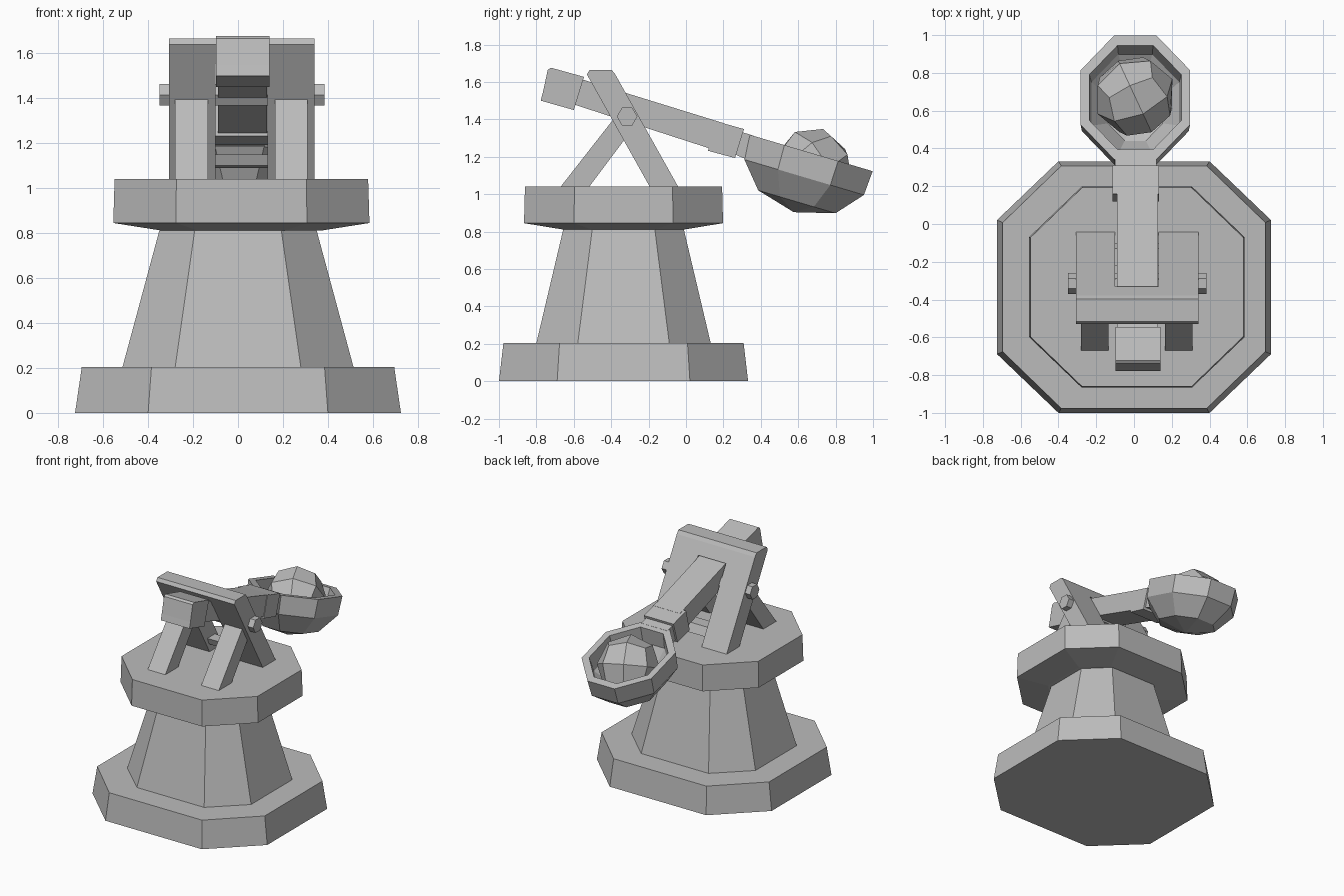
import bpy
import bmesh
from math import radians
from mathutils import Matrix, Vector

if "Cube" in bpy.data.objects:
    bpy.data.objects.remove(bpy.data.objects["Cube"], do_unlink=True)

# One plain grey for everything
GREY = (0.5, 0.5, 0.5, 1)
grey = bpy.data.materials.new("plain_grey")
grey.diffuse_color = GREY
grey.use_nodes = True
grey.node_tree.nodes["Principled BSDF"].inputs["Base Color"].default_value = GREY


def finish(name, bm, matrix=Matrix()):
    bmesh.ops.recalc_face_normals(bm, faces=bm.faces)
    mesh = bpy.data.meshes.new(name)
    bm.to_mesh(mesh)
    bm.free()
    mesh.materials.append(grey)
    obj = bpy.data.objects.new(name, mesh)
    obj.matrix_world = matrix
    bpy.context.collection.objects.link(obj)
    return obj


def loft(name, rings, matrix=Matrix(), caps=True):
    """Skin a stack of matching point rings."""
    bm = bmesh.new()
    loops = [[bm.verts.new(p) for p in ring] for ring in rings]
    for a, b in zip(loops, loops[1:]):
        for i in range(len(a)):
            j = (i + 1) % len(a)
            bm.faces.new((a[i], a[j], b[j], b[i]))
    if caps:
        bm.faces.new(loops[0])
        bm.faces.new(loops[-1])
    bmesh.ops.remove_doubles(bm, verts=bm.verts, dist=0.0005)
    return finish(name, bm, matrix)


def prism(name, profile, x0, x1):
    """Extrude a side profile of (y, z) points across x."""
    return loft(name, [[(x, y, z) for y, z in profile] for x in (x0, x1)])


def octagon(ax, sx, ay, sy, z, scale=1):
    """Octagon reaching ax, ay with half edge lengths sx (ends) and sy (sides)."""
    pts = [(ax, -sy), (ax, sy), (sx, ay), (-sx, ay),
           (-ax, sy), (-ax, -sy), (-sx, -ay), (sx, -ay)]
    return [(x * scale, y * scale, z) for x, y in pts]


# Stepped tower
tower = Matrix.Translation((0, -0.334, 0))
loft("base_plinth", [octagon(0.725, 0.4, 0.666, 0.355, 0),
                     octagon(0.695, 0.385, 0.642, 0.342, 0.205)], tower)
loft("tower_column", [octagon(0.515, 0.28, 0.467, 0.245, 0.2),
                      octagon(0.345, 0.19, 0.318, 0.165, 0.83)], tower)
loft("upper_deck", [octagon(0.36, 0.195, 0.33, 0.17, 0.812),
                    octagon(0.57, 0.292, 0.532, 0.265, 0.845),
                    octagon(0.564, 0.289, 0.527, 0.262, 1.04)],
     Matrix.Translation((0.015, -0.334, 0)))

# Leaning frame: an arch outline given thickness along its slope
LEFT, RIGHT, SLOT_L, SLOT_R = -0.308, 0.341, -0.1, 0.131
LOW, SLOT_TOP, HIGH = 1.03, 1.555, 1.64
arch = [(LEFT, LOW), (LEFT, HIGH), (RIGHT, HIGH), (RIGHT, LOW),
        (SLOT_R, LOW), (SLOT_R, SLOT_TOP), (SLOT_L, SLOT_TOP), (SLOT_L, LOW)]
loft("leaning_frame", [[(x, y + (HIGH - z) * 0.56, z) for x, z in arch]
                       for y in (-0.53, -0.378)])
prism("frame_cap", [(-0.53, HIGH), (-0.515, 1.665), (-0.397, 1.665), (-0.378, HIGH)],
      LEFT, RIGHT)

# Front struts
for side, x in (("right", -0.28), ("left", 0.164)):
    prism("front_strut_" + side,
          [(-0.678, 1.03), (-0.525, 1.03), (-0.285, 1.35), (-0.365, 1.43)], x, x + 0.146)

# Axle and lower crossbar
hexagon = [(-0.37, 1.415), (-0.342, 1.463), (-0.288, 1.463),
           (-0.26, 1.415), (-0.288, 1.367), (-0.342, 1.367)]
prism("axle", hexagon, -0.35, 0.385)
prism("crossbar", [(-0.2, 1.1), (-0.22, 1.15), (-0.13, 1.15), (-0.1, 1.09)], SLOT_L, SLOT_R)

# Throwing arm
prism("throwing_arm", [(-0.57, 1.618), (0.2, 1.38), (0.15, 1.237), (-0.61, 1.483)],
      -0.09, 0.128)
prism("counterweight", [(-0.722, 1.676), (-0.545, 1.627), (-0.6, 1.45),
                        (-0.777, 1.5), (-0.765, 1.545), (-0.739, 1.665)], -0.097, 0.141)
prism("arm_collar", [(0.16, 1.39), (0.31, 1.348), (0.262, 1.193), (0.118, 1.232)],
      -0.113, 0.132)
prism("bowl_neck", [(0.25, 1.347), (0.36, 1.313), (0.325, 1.185), (0.24, 1.222)],
      -0.1, 0.118)

# Hollow bowl: inner surface up to the rim, then down the outside
bowl_shape = [(0, -0.27), (0.5, -0.23), (0.8, -0.12), (0.84, 0),
              (1, 0), (0.975, -0.135), (0.63, -0.272), (0, -0.33)]
loft("bowl", [octagon(0.29, 0.112, 0.342, 0.15, z, s) for s, z in bowl_shape],
     Matrix.Translation((0.007, 0.67, 1.22)) @ Matrix.Rotation(radians(-16.5), 4, "X"),
     caps=False)

# Faceted boulder: a divided cube pushed out to a ball
bm = bmesh.new()
bmesh.ops.create_cube(bm, size=2)
bmesh.ops.subdivide_edges(bm, edges=bm.edges, cuts=1, use_grid_fill=True)
for v in bm.verts:
    v.co = v.co.normalized() * 0.218
turn = Matrix.Rotation(radians(25), 4, "Z") @ Matrix.Rotation(radians(28), 4, "X")
finish("boulder", bm, Matrix.Translation(Vector((0.005, 0.675, 1.14))) @ turn)
